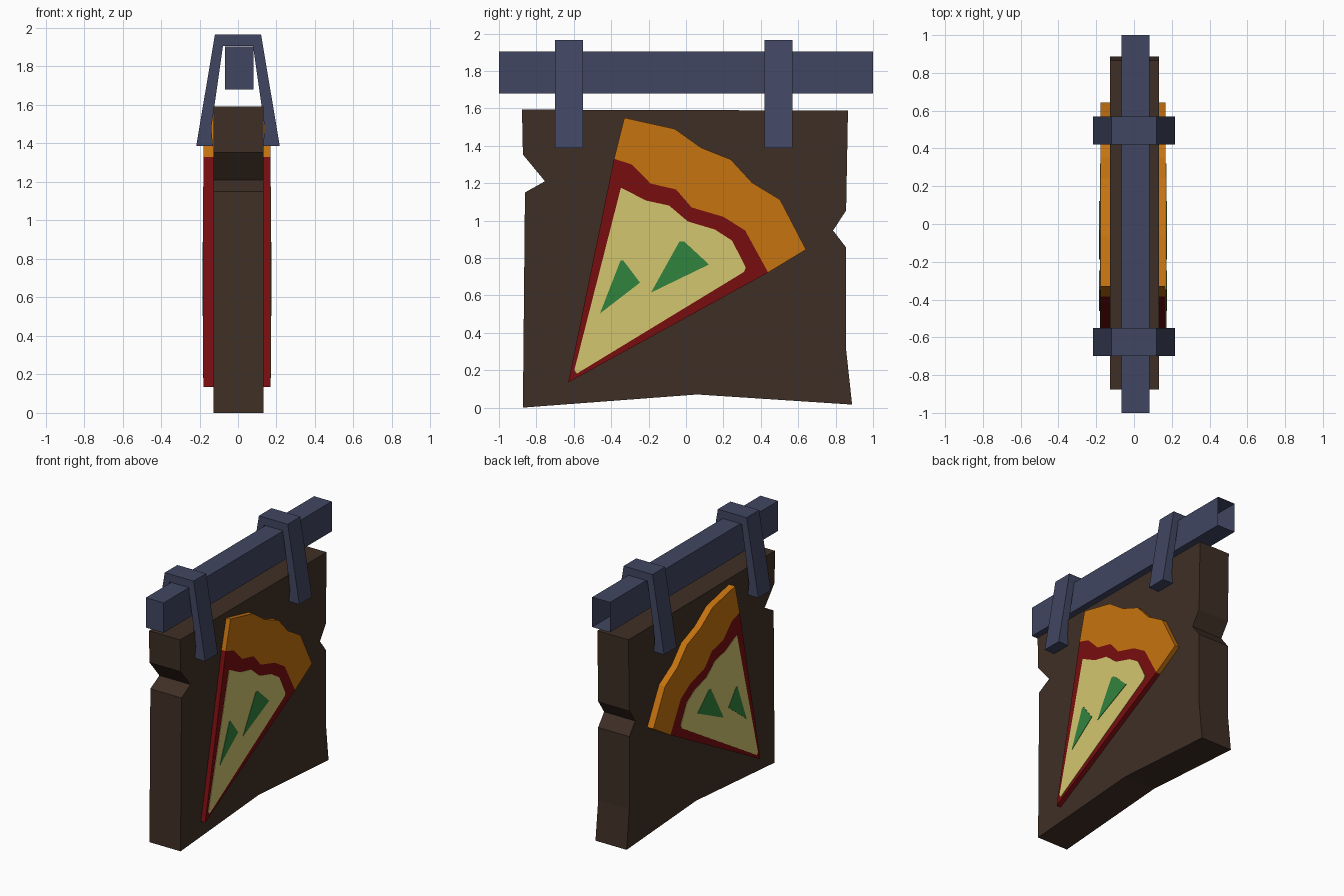
import bpy
import bmesh
from mathutils import Vector

cube = bpy.data.objects.get("Cube")
if cube:
    bpy.data.objects.remove(cube, do_unlink=True)


def material(name, rgb):
    """Flat material from an sRGB colour given in 0-255."""
    lin = [((c / 255 + 0.055) / 1.055) ** 2.4 if c > 10 else c / 255 / 12.92 for c in rgb]
    mat = bpy.data.materials.new(name)
    mat.use_nodes = True
    mat.diffuse_color = (*lin, 1)
    bsdf = next(n for n in mat.node_tree.nodes if n.type == 'BSDF_PRINCIPLED')
    bsdf.inputs["Base Color"].default_value = (*lin, 1)
    bsdf.inputs["Roughness"].default_value = 0.9
    return mat


WOOD = material("dark wood", (63, 47, 37))
METAL = material("blue iron", (65, 70, 98))
CRUST = material("baked crust", (198, 115, 15))
SAUCE = material("tomato sauce", (121, 13, 16))
CHEESE = material("cheese", (211, 198, 111))
PEPPER = material("green pepper", (49, 131, 61))


def extrude(name, outline, lo, hi, mat, axis='X', open_end=False):
    """Prism from an outline: (y, z) pushed along X, or (x, z) pushed along Y."""
    def place(p, d):
        return (d, p[0], p[1]) if axis == 'X' else (p[0], d, p[1])

    bm = bmesh.new()
    face = bm.faces.new([bm.verts.new(place(p, lo)) for p in outline])
    ext = bmesh.ops.extrude_face_region(bm, geom=[face], use_keep_orig=True)
    moved = [g for g in ext["geom"] if isinstance(g, bmesh.types.BMVert)]
    bmesh.ops.translate(bm, verts=moved, vec=Vector(place((0, 0), hi - lo)))
    bmesh.ops.recalc_face_normals(bm, faces=bm.faces)
    if open_end:
        cap = [f for f in bm.faces if all(v in moved for v in f.verts)]
        bmesh.ops.delete(bm, geom=cap, context='FACES_ONLY')
    mesh = bpy.data.meshes.new(name)
    bm.to_mesh(mesh)
    bm.free()
    mesh.materials.append(mat)
    obj = bpy.data.objects.new(name, mesh)
    bpy.context.collection.objects.link(obj)
    return obj


# Weathered board with a notch in each side
extrude("sign_board", [
    (-.877, 1.593), (-.872, 1.353), (-.754, 1.21), (-.861, 1.15), (-.872, 0),
    (.06, .07), (.888, .016), (.856, .31), (.856, .856), (.786, .947),
    (.856, 1.053), (.866, 1.588)], -.127, .132, WOOD)

# Hanging bar, hollow at the back end
extrude("hanging_bar", [(-.067, 1.68), (.081, 1.68), (.081, 1.905), (-.067, 1.905)],
        -1, 1, METAL, 'Y', open_end=True)

# Splayed straps over the bar
half = [(.12, 1.965), (.217, 1.387), (.13, 1.387), (.139, 1.48), (.078, 1.906)]
strap = half + [(-x, z) for x, z in reversed(half)]
for label, y in (("front", -.7), ("back", .42)):
    extrude(label + "_strap", strap, y, y + .15, METAL, 'Y')

# Pizza slice running through the board: wavy seam shared by crust and sauce
SIDE_R, SIDE_L = -.178, .168
seam = [(-.385, 1.33), (-.29, 1.3), (-.19, 1.198), (-.053, 1.166), (.03, 1.07),
        (.2, 1.02), (.316, .947), (.439, .722)]
rim = [(.642, .845), (.503, 1.112), (.353, 1.203), (.24, 1.326), (.08, 1.39),
       (-.06, 1.49), (-.33, 1.55)]
extrude("slice_crust", seam + rim, SIDE_R, SIDE_L, CRUST)
extrude("slice_sauce", seam + [(-.63, .134)], SIDE_R, SIDE_L, SAUCE)

# Thin toppings on both faces of the slice
cheese = [(-.348, 1.176), (-.214, 1.107), (-.09, 1.08), (.01, .995), (.155, .952),
          (.246, .893), (.32, .749), (.31, .725), (-.583, .182), (-.597, .2)]
small = [(-.35, .786), (-.335, .786), (-.246, .668), (-.46, .503)]
large = [(-.035, .888), (-.01, .888), (.123, .765), (-.187, .615)]
for label, x, out in (("left", SIDE_L, 1), ("right", SIDE_R, -1)):
    for part, shape, thick, mat in (("cheese", cheese, .003, CHEESE),
                                    ("small_pepper", small, .006, PEPPER),
                                    ("large_pepper", large, .006, PEPPER)):
        extrude(f"{label}_{part}", shape, x - out * .001, x + out * thick, mat)
